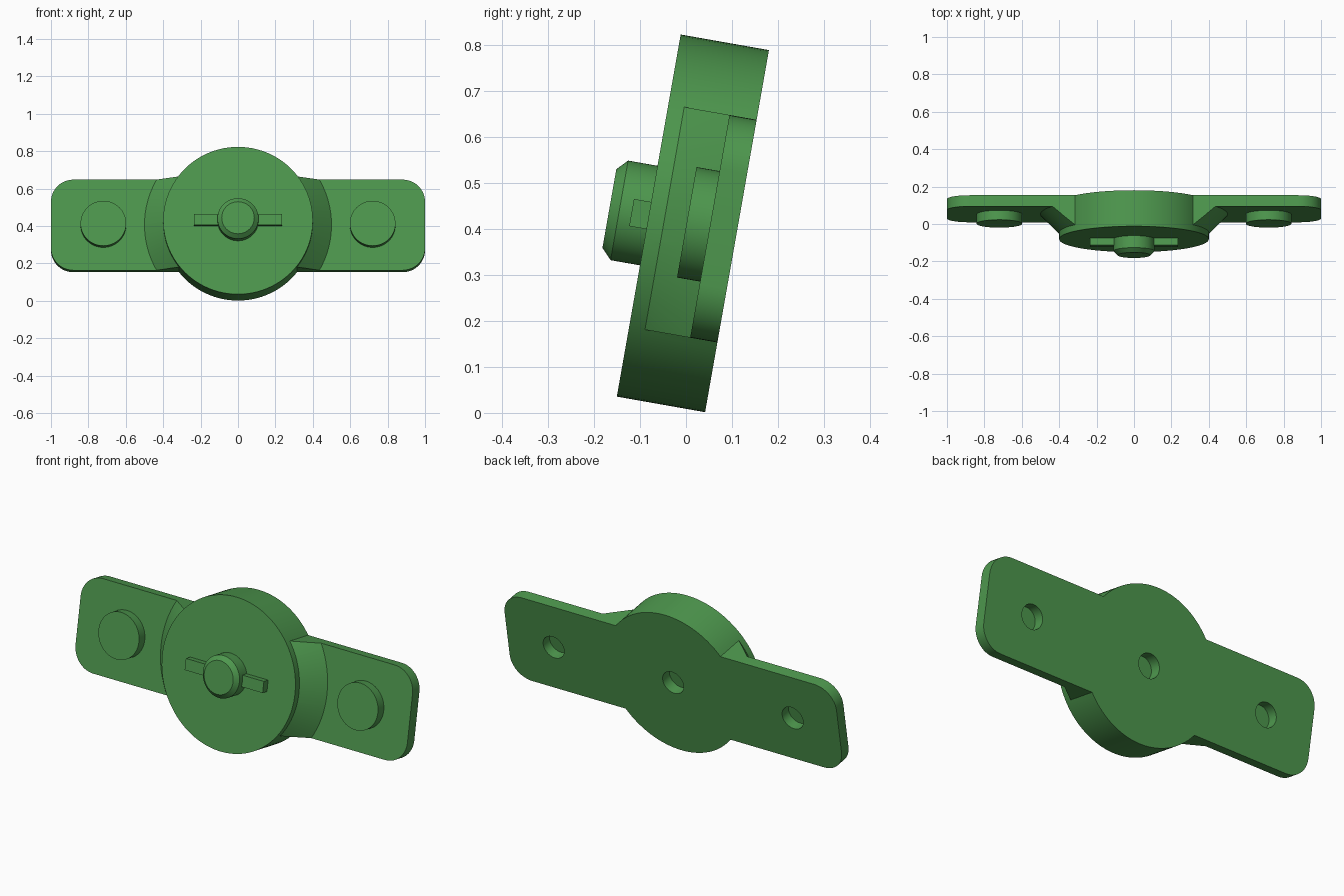
import bpy, bmesh, math
from mathutils import Matrix

if "Cube" in bpy.data.objects:
    bpy.data.objects.remove(bpy.data.objects["Cube"])

# Local layout: x across, z up, depth w runs forward (-y) from the flat back
PLACE = Matrix.Translation((0, 0.111, 0.3955)) @ Matrix.Rotation(math.radians(-10), 4, 'X')
HALF_H, PLATE_T, DISC_T, PAD_X = 0.246, 0.06, 0.195, 0.72

green = bpy.data.materials.new("green")
green.diffuse_color = (0.075, 0.31, 0.075, 1)
green.use_nodes = True
green.node_tree.nodes["Principled BSDF"].inputs["Base Color"].default_value = green.diffuse_color


def loft(name, rings):
    """Closed solid from matching rings of (x, w, z) points."""
    bm = bmesh.new()
    loops = [[bm.verts.new((x, -w, z)) for x, w, z in ring] for ring in rings]
    n = len(loops[0])
    for a, b in zip(loops, loops[1:]):
        for i in range(n):
            j = (i + 1) % n
            bm.faces.new((a[i], a[j], b[j], b[i]))
    bm.faces.new(loops[0])
    bm.faces.new(loops[-1])
    bmesh.ops.recalc_face_normals(bm, faces=bm.faces)
    mesh = bpy.data.meshes.new(name)
    bm.to_mesh(mesh)
    bm.free()
    mesh.materials.append(green)
    obj = bpy.data.objects.new(name, mesh)
    bpy.context.collection.objects.link(obj)
    return obj


def turned(name, profile, x=0, n=96):
    """Round part from (radius, depth) pairs."""
    angles = [2 * math.pi * i / n for i in range(n)]
    return loft(name, [[(x + r * math.cos(a), w, r * math.sin(a)) for a in angles]
                       for r, w in profile])


def slab(name, hx, hz, w0, w1, radius=0, n=12):
    """Rectangle, optionally with rounded corners, from depth w0 to w1."""
    outline = []
    for k, (sx, sz) in enumerate(((1, 1), (-1, 1), (-1, -1), (1, -1))):
        for i in range(n + 1 if radius else 1):
            a = math.pi / 2 * (k + i / n)
            outline.append((sx * (hx - radius) + radius * math.cos(a),
                            sz * (hz - radius) + radius * math.sin(a)))
    return loft(name, [[(x, w, z) for x, z in outline] for w in (w0, w1)])


def combine(target, tool, operation):
    mod = target.modifiers.new(operation, 'BOOLEAN')
    mod.operation, mod.object, mod.solver = operation, tool, 'EXACT'
    bpy.context.view_layer.objects.active = target
    bpy.ops.object.modifier_apply(modifier=mod.name)
    bpy.data.objects.remove(tool)


# Body: rounded plate, conical shoulders trimmed to plate height, thick disc
body = slab("body", 1.0, HALF_H, 0, PLATE_T, radius=0.12)
shoulder = turned("shoulder", [(0.53, 0.03), (0.39, 0.17)])
combine(shoulder, slab("trim", 0.7, HALF_H, 0, 0.3), 'INTERSECT')
combine(body, shoulder, 'UNION')
combine(body, turned("disc", [(0.4, 0), (0.4, DISC_T)]), 'UNION')

# Screw holes in the back
for x, depth in ((-PAD_X, 0.08), (0, 0.06), (PAD_X, 0.08)):
    combine(body, turned("hole", [(0.063, -0.05), (0.063, depth)], x, 48), 'DIFFERENCE')

# Front details
parts = [body]
for side, x in (("left", -PAD_X), ("right", PAD_X)):
    parts.append(turned(side + "_pad", [(0.122, 0.055), (0.122, 0.111)], x, 64))
parts.append(turned("knob", [(0.11, 0.19), (0.11, 0.26), (0.087, 0.282)], n=64))
parts.append(slab("cross_bar", 0.235, 0.03, 0.19, 0.233))

# Tilt into place and shade
for obj in parts:
    obj.data.transform(PLACE)
    bpy.ops.object.select_all(action='DESELECT')
    obj.select_set(True)
    bpy.context.view_layer.objects.active = obj
    bpy.ops.object.shade_smooth_by_angle(angle=math.radians(30))
